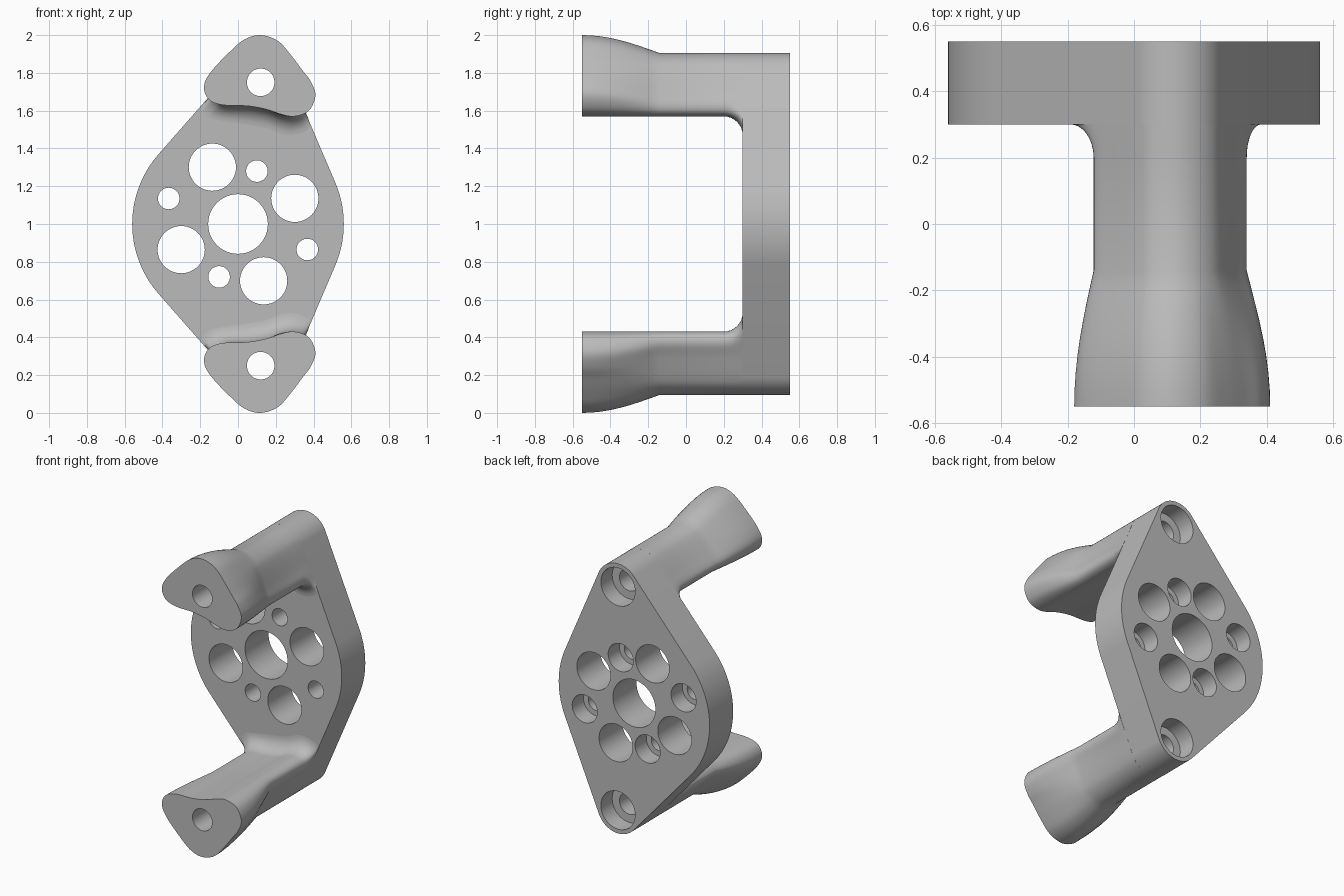
import bpy, bmesh
from math import sin, cos, pi, sqrt, atan2, acos, hypot, radians
from mathutils import Vector

default = bpy.data.objects.get("Cube")
if default:
    bpy.data.objects.remove(default, do_unlink=True)

grey = bpy.data.materials.new("plain grey")
grey.use_nodes = True
colour = (0.5, 0.5, 0.5, 1)
grey.diffuse_color = colour
grey.node_tree.nodes["Principled BSDF"].inputs["Base Color"].default_value = colour

FRONT, PLATE_FRONT, BACK = -0.55, 0.30, 0.55
MID = 1.0                       # height of the plate centre
END_X, END_RISE = 0.12, 0.75    # end bolt position relative to the centre
HUB_R, END_R = 0.56, 0.155


def loft(name, stations):
    """Closed solid through (y, ring of x-z points) stations."""
    bm = bmesh.new()
    rings = [[bm.verts.new((x, y, z)) for x, z in ring] for y, ring in stations]
    count = len(rings[0])
    for near, far in zip(rings, rings[1:]):
        for i in range(count):
            j = (i + 1) % count
            bm.faces.new((near[i], near[j], far[j], far[i]))
    bm.faces.new(rings[0])
    bm.faces.new(rings[-1])
    bmesh.ops.recalc_face_normals(bm, faces=bm.faces)
    mesh = bpy.data.meshes.new(name)
    bm.to_mesh(mesh)
    bm.free()
    mesh.materials.append(grey)
    obj = bpy.data.objects.new(name, mesh)
    bpy.context.collection.objects.link(obj)
    return obj


def arc(x, z, radius, start, stop, steps):
    angles = [start + (stop - start) * i / steps for i in range(steps + 1)]
    return [(x + radius * cos(a), z + radius * sin(a)) for a in angles]


def drill(target, x, z, radius, y_from=-1, y_to=1):
    """Cut a round hole along y."""
    ring = arc(x, z, radius, 0, 2 * pi, 48)[:-1]
    cutter = loft("hole_cutter", [(y_from, ring), (y_to, ring)])
    cutter.hide_render = True
    mod = target.modifiers.new("hole", "BOOLEAN")
    mod.operation, mod.solver, mod.object = "DIFFERENCE", "EXACT", cutter
    select(target)
    bpy.ops.object.modifier_apply(modifier=mod.name)
    bpy.data.objects.remove(cutter, do_unlink=True)


def select(obj):
    bpy.ops.object.select_all(action="DESELECT")
    obj.select_set(True)
    bpy.context.view_layer.objects.active = obj


def finish(obj):
    select(obj)
    bpy.ops.object.shade_smooth_by_angle(angle=radians(35))


def smooth_ring(keys, steps=5):
    """Closed Catmull-Rom curve through the key points."""
    ring, n = [], len(keys)
    for i in range(n):
        a, b, c, d = (Vector(keys[(i + k) % n]) for k in (-1, 0, 1, 2))
        for s in range(steps):
            t = s / steps
            p = b + (c - a) * t / 2 + (2 * a - 5 * b + 4 * c - d) * t * t / 2
            p += (3 * b - a - 3 * c + d) * t ** 3 / 2
            ring.append(tuple(p))
    return ring


# Plate: hub circle joined by tangents to the two end circles
axis = atan2(END_RISE, END_X)
spread = acos((HUB_R - END_R) / hypot(END_X, END_RISE))
right, left = axis - spread, axis + spread
outline = arc(0, MID, HUB_R, -right, right, 24)
outline += arc(END_X, MID + END_RISE, END_R, right, left, 24)
outline += arc(0, MID, HUB_R, left, 2 * pi - left, 36)
outline += arc(END_X, MID - END_RISE, END_R, -left, -right, 24)
plate = loft("mounting_plate", [(PLATE_FRONT, outline), (BACK, outline)])

# Plate holes: centre, four large, four counterbored small
drill(plate, 0, MID, 0.158)
for k in range(4):
    angle = radians(24.3 + 90 * k)
    drill(plate, 0.33 * cos(angle), MID + 0.33 * sin(angle), 0.125)
for side in (-1, 1):
    for x, z in ((0.1, 0.28), (-0.367, 0.135)):
        drill(plate, side * x, MID + side * z, 0.057)
        drill(plate, side * x, MID + side * z, 0.093, BACK - 0.12)
    drill(plate, END_X, MID + side * END_RISE, 0.073)
    drill(plate, END_X, MID + side * END_RISE, 0.127, BACK - 0.12)
finish(plate)

# Arm cross-sections, from the left corner along the underside and over the top
arm_keys = [(-.12, .7), (-.105, .655), (-.06, .63), (.05, .625), (.15, .607),
            (.22, .58), (.285, .57), (.33, .59), (.338, .635), (.31, .7),
            (.263, .811), (.23, .86), (.18, .893), (.12, .905), (.055, .891),
            (.004, .852), (-.07, .767)]
pad_keys = [(-.18, .73), (-.155, .66), (-.08, .63), (.05, .625), (.15, .607),
            (.23, .58), (.3, .57), (.375, .6), (.41, .68), (.385, .755),
            (.34, .815), (.28, .895), (.21, .97), (.12, 1), (.04, .98),
            (-.03, .925), (-.14, .81)]
FLARE_START, FILLET = -0.14, 0.1


def flare(t):
    return [Vector(a).lerp(Vector(b), t) for a, b in zip(arm_keys, pad_keys)]


def fillet(drop):
    """Lower the underside while the corners follow the plate's edges."""
    along_left = Vector((-sin(left), cos(left)))
    along_right = Vector((sin(right), -cos(right)))
    if along_left.y > 0:
        along_left = -along_left
    moved = []
    for i, key in enumerate(arm_keys):
        if i < 3:
            step = along_left
        elif i < 7:
            step = Vector((0, -1))
        elif i < 9:
            step = along_right
        else:
            step = Vector((0, 0))
        moved.append(Vector(key) + step * drop)
    return moved


def build_arm(name, side):
    sections = []
    for i in range(9):
        s = 1 - i / 8
        y = FLARE_START + (FRONT - FLARE_START) * s
        sections.append((y, flare(sin(s * pi / 2))))
    for i in range(9):
        a = i / 8 * pi / 2
        y = PLATE_FRONT - FILLET + FILLET * sin(a)
        sections.append((y, fillet(FILLET * (1 - cos(a)))))
    stations = [(y, [(x, MID + side * z) for x, z in smooth_ring(keys)])
                for y, keys in sections]
    arm = loft(name, stations)
    drill(arm, END_X, MID + side * END_RISE, 0.073)
    finish(arm)


build_arm("upper_arm", 1)
build_arm("lower_arm", -1)
